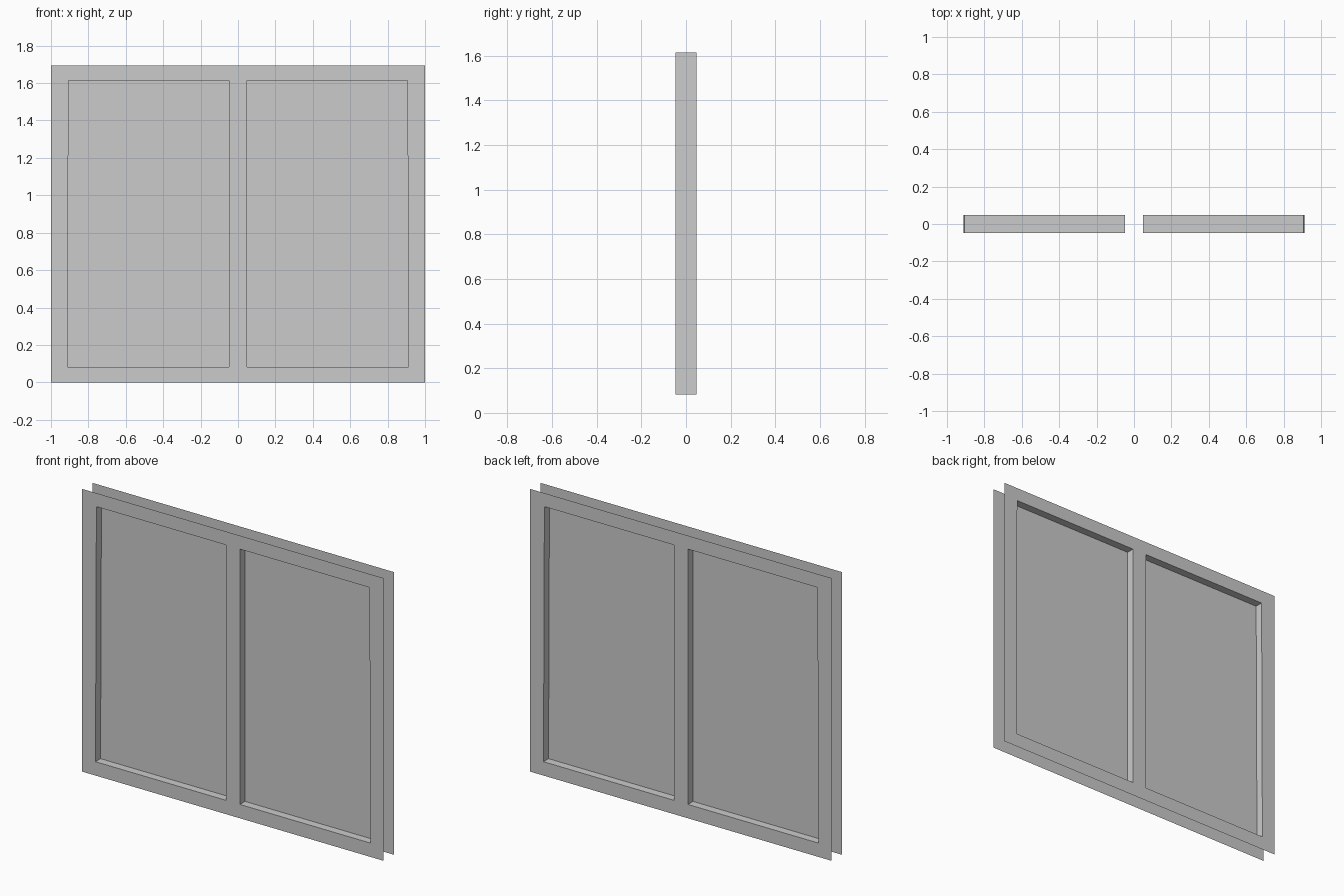
import bpy, bmesh

if "Cube" in bpy.data.objects:
    bpy.data.objects.remove(bpy.data.objects["Cube"])

HALF_W, HEIGHT, D = 1.0, 1.695, 0.048      # outer size, half depth
IN_X, Z0, Z1 = 0.047, 0.083, 1.614         # mullion half width, opening heights
OUT_LOW, OUT_TOP = 0.912, 0.906            # slightly tapered outer jamb


def opening(side, y):
    """Four corners of one opening at depth y."""
    return [(side * OUT_LOW, y, Z0), (side * IN_X, y, Z0),
            (side * IN_X, y, Z1), (side * OUT_TOP, y, Z1)]


def make(name, quads, fix_normals=False):
    bm = bmesh.new()
    for q in quads:
        bm.faces.new([bm.verts.new(p) for p in q])
    bmesh.ops.remove_doubles(bm, verts=bm.verts, dist=1e-5)
    mesh = bpy.data.meshes.new(name)
    bm.to_mesh(mesh)
    bm.free()
    obj = bpy.data.objects.new(name, mesh)
    bpy.context.collection.objects.link(obj)
    return obj


# Front and back frame faces: flat sheets with two openings
for name, y in (("front_frame", -D), ("back_frame", D)):
    quads = []
    for s in (-1, 1):
        a, b, c, d = opening(s, y)
        o0, o1 = (s * HALF_W, y, 0), (s * HALF_W, y, HEIGHT)
        m0, m1 = (0, y, 0), (0, y, HEIGHT)
        for q in ([o0, m0, b, a], [m0, m1, c, b], [m1, o1, d, c], [o1, o0, a, d]):
            # outward facing winding
            quads.append(q if s * y > 0 else q[::-1])
    make(name, quads)

for s, label in ((-1, "left"), (1, "right")):
    # Reveal lining the opening, from front sheet to back sheet
    f, b = opening(s, -D), opening(s, D)
    quads = []
    for i in range(4):
        j = (i + 1) % 4
        q = [f[i], f[j], b[j], b[i]]
        quads.append(q if s < 0 else q[::-1])
    make(label + "_reveal", quads)
    # Pane in the middle of the depth
    p = opening(s, 0)
    make(label + "_pane", [p if s < 0 else p[::-1]])
